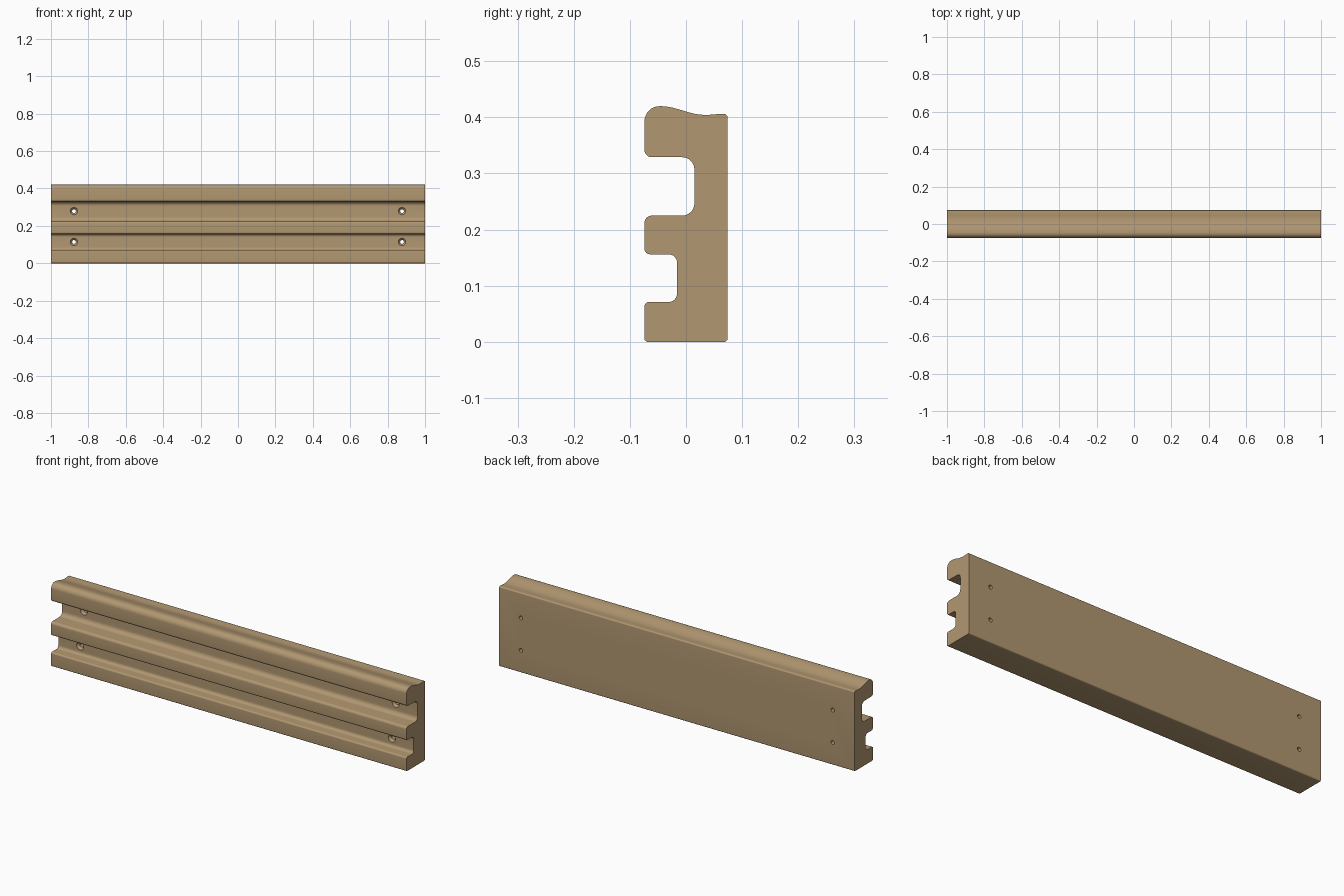
import bpy, bmesh, math
from mathutils import Vector

cube = bpy.data.objects.get("Cube")
if cube:
    bpy.data.objects.remove(cube, do_unlink=True)

wood = bpy.data.materials.new("light_brown_wood")
wood.use_nodes = True
colour = (0.44, 0.31, 0.165, 1)
wood.diffuse_color = colour
wood.node_tree.nodes["Principled BSDF"].inputs["Base Color"].default_value = colour


def make_object(name, bm):
    bmesh.ops.recalc_face_normals(bm, faces=bm.faces)
    mesh = bpy.data.meshes.new(name)
    bm.to_mesh(mesh)
    bm.free()
    mesh.materials.append(wood)
    obj = bpy.data.objects.new(name, mesh)
    bpy.context.collection.objects.link(obj)
    return obj


def rounded(corners, steps=8):
    """Round each right-angled (y, z, radius) corner with an arc."""
    points = []
    for i, (y, z, r) in enumerate(corners):
        p = Vector((y, z))
        if r == 0:
            points.append(p)
            continue
        back = (Vector(corners[i - 1][:2]) - p).normalized()
        ahead = (Vector(corners[(i + 1) % len(corners)][:2]) - p).normalized()
        centre = p + r * (back + ahead)
        for k in range(steps + 1):
            a = math.pi / 2 * k / steps
            points.append(centre - r * (ahead * math.cos(a) + back * math.sin(a)))
    return points


def wave(y0, z0, y1, z1, steps):
    """Smooth S-curve between two level points."""
    return [(y0 + (y1 - y0) * k / steps,
             z0 + (z1 - z0) * (1 - math.cos(math.pi * k / steps)) / 2, 0)
            for k in range(steps + 1)]


# Rail cross-section: back, wavy top, upper slot, lower slot
FRONT, BACK, HALF = -0.074, 0.074, 1.0
corners = [(FRONT, 0, 0.006), (BACK, 0, 0.006), (BACK, 0.406, 0.006)]
corners += wave(0.062, 0.406, 0.037, 0.4045, 4)
corners += wave(0.034, 0.4045, -0.046, 0.42, 14)
corners += [(FRONT, 0.42, 0.027),
            (FRONT, 0.329, 0.013), (0.015, 0.329, 0.022),
            (0.015, 0.225, 0.022), (FRONT, 0.225, 0.013),
            (FRONT, 0.156, 0.01), (-0.016, 0.156, 0.015),
            (-0.016, 0.071, 0.015), (FRONT, 0.071, 0.008)]

# Rail body, extruded along its length
bm = bmesh.new()
end = bm.faces.new([bm.verts.new((-HALF, p.x, p.y)) for p in rounded(corners)])
side = bmesh.ops.extrude_face_region(bm, geom=[end])
bmesh.ops.translate(bm, vec=(2 * HALF, 0, 0),
                    verts=[v for v in side["geom"] if isinstance(v, bmesh.types.BMVert)])
rail = make_object("slotted_rail", bm)


def add_screw_hole(bm, x, z, wall, sides=24):
    """Countersunk hole running from the slot wall out through the back."""
    profile = [(wall - 0.01, 0.02), (wall, 0.02), (wall + 0.012, 0.01), (BACK + 0.02, 0.01)]
    rings = [[bm.verts.new((x + r * math.cos(math.tau * k / sides), y,
                            z + r * math.sin(math.tau * k / sides)))
              for k in range(sides)] for y, r in profile]
    for a, b in zip(rings, rings[1:]):
        for k in range(sides):
            n = (k + 1) % sides
            bm.faces.new((a[k], a[n], b[n], b[k]))
    bm.faces.new(rings[0])
    bm.faces.new(rings[-1])


# Four screw holes, two in each slot
bm = bmesh.new()
for x in (-0.877, 0.877):
    add_screw_hole(bm, x, 0.279, 0.015)
    add_screw_hole(bm, x, 0.114, -0.016)
cutter = make_object("screw_hole_cutter", bm)
cutter.hide_render = True

cut = rail.modifiers.new("screw_holes", "BOOLEAN")
cut.operation = "DIFFERENCE"
cut.solver = "EXACT"
cut.object = cutter
bpy.ops.object.select_all(action="DESELECT")
rail.select_set(True)
bpy.context.view_layer.objects.active = rail
bpy.ops.object.modifier_apply(modifier=cut.name)
bpy.data.objects.remove(cutter, do_unlink=True)

bpy.ops.object.shade_smooth_by_angle(angle=math.radians(30))
